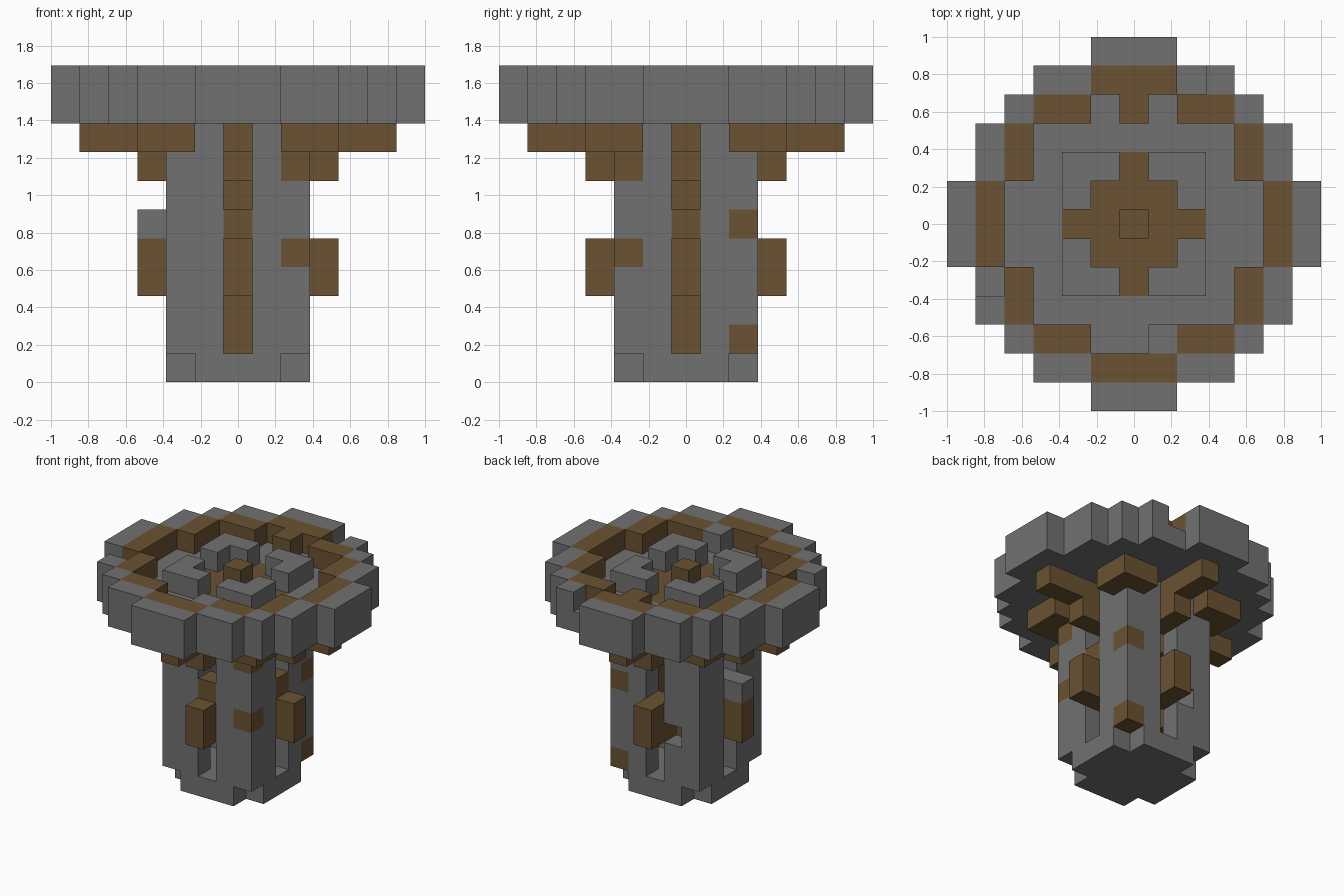
import bpy, bmesh
from mathutils import Vector

if "Cube" in bpy.data.objects:
    bpy.data.objects.remove(bpy.data.objects["Cube"])

U = 2 / 13  # block size


def material(name, rgb):
    m = bpy.data.materials.new(name)
    m.use_nodes = True
    m.diffuse_color = (*rgb, 1)
    node = next(n for n in m.node_tree.nodes if n.type == "BSDF_PRINCIPLED")
    node.inputs["Base Color"].default_value = (*rgb, 1)
    node.inputs["Roughness"].default_value = 0.9
    return m


stone = material("stone grey", (0.165, 0.165, 0.165))
wood = material("wood brown", (0.144, 0.084, 0.032))

parts = {}   # name -> (cells, material)
owner = {}   # cell -> name of the part filling it


def add(name, mat, cells):
    """Claim cells for a part; later parts replace earlier ones."""
    parts.setdefault(name, mat)
    for c in cells:
        owner[c] = name


def block(xs, ys, zs):
    return [(x, y, z) for x in xs for y in ys for z in zs]


def disc(widths, z):
    n = len(widths) - 1
    return [(x, y, z) for y in range(-n, n + 1)
            for x in range(-widths[abs(y)], widths[abs(y)] + 1)]


def span(a, b):
    return range(a, b + 1)


wide = span(-2, 2)
axes = [(1, 0), (0, 1), (-1, 0), (0, -1)]
diagonals = [(1, 1), (-1, 1), (-1, -1), (1, -1)]

# Base plate without its corners
add("base", stone, [c for c in block(wide, wide, [0])
                    if abs(c[0]) + abs(c[1]) < 4])

# Hollow shaft with a slot in each side and one gap at the back
add("shaft", stone, [c for c in block(wide, wide, span(1, 8))
                     if max(abs(c[0]), abs(c[1])) == 2
                     and 0 not in c[:2] and c != (-1, 2, 3)])

# Wooden core running through the whole height
add("core", wood, block([0], [0], span(1, 10)))

# Wooden patches on the shaft corners
add("corner_patches", wood, [(2, -2, 7), (2, -2, 4), (2, 2, 5), (2, 2, 1)])

# Side pegs in the slots, and stepped brackets under the cap
for dx, dy in axes:
    add("side_pegs", wood, [(dx * r, dy * r, z) for r in (2, 3) for z in (3, 4)])
    add("cap_brackets", wood, [(dx * r, dy * r, 7) for r in (2, 3)])
    add("cap_brackets", wood, [(dx * r, dy * r, 8) for r in span(2, 5)])
add("side_pegs", wood, [(2, 0, 5), (0, -2, 5)])
add("peg_top", stone, [(-2, 0, 5), (-3, 0, 5)])
for dx, dy in diagonals:
    add("corner_brackets", wood, [(dx * a, dy * b, 8) for a in (2, 3) for b in (2, 3)])

# Cap slab with a wooden cross in its floor
add("cap_slab", stone, disc((6, 6, 5, 5, 4, 3, 1), 9))
add("floor_cross", wood, block(span(-1, 1), span(-1, 1), [9]))
add("floor_cross", wood, [(dx * 2, dy * 2, 9) for dx, dy in axes])

# Raised rim: grey outside, wooden band inside, floor left open
floor = set(disc((4, 4, 3, 3, 1), 10))
band = set(disc((5, 5, 4, 4, 3, 1), 10))
chipped = {(2, 5, 10), (-5, -2, 10)}
add("rim", stone, set(disc((6, 6, 5, 5, 4, 3, 1), 10)) - band - chipped)
add("rim_band", wood, band - floor)
add("rim_band", wood, [(0, 4, 10)])
add("rim_step", stone, [(1, -4, 10)])

# Four L-shaped stones around the core
for dx, dy in diagonals:
    add("corner_stones", stone,
        [(dx * a, dy * b, 10) for a, b in ((2, 2), (1, 2), (2, 1))])


def build(name, mat):
    """Skin the exposed sides of a part's cells and merge flat areas."""
    bm = bmesh.new()
    for cell in [c for c, n in owner.items() if n == name]:
        centre = Vector(cell) + Vector((0, 0, 0.5))
        for axis in range(3):
            for sign in (-1, 1):
                step = Vector((0, 0, 0))
                step[axis] = sign
                if tuple(int(v) for v in Vector(cell) + step) in owner:
                    continue
                s, t = Vector((0, 0, 0)), Vector((0, 0, 0))
                s[(axis + 1) % 3] = 0.5
                t[(axis + 2) % 3] = 0.5 * sign
                mid = centre + step * 0.5
                bm.faces.new([bm.verts.new((mid + p) * U)
                              for p in (-s - t, s - t, s + t, t - s)])
    bmesh.ops.remove_doubles(bm, verts=bm.verts, dist=0.001)
    bmesh.ops.dissolve_limit(bm, angle_limit=0.02, verts=bm.verts, edges=bm.edges)
    mesh = bpy.data.meshes.new(name)
    bm.to_mesh(mesh)
    bm.free()
    mesh.materials.append(mat)
    bpy.context.collection.objects.link(bpy.data.objects.new(name, mesh))


for part, mat in parts.items():
    build(part, mat)
